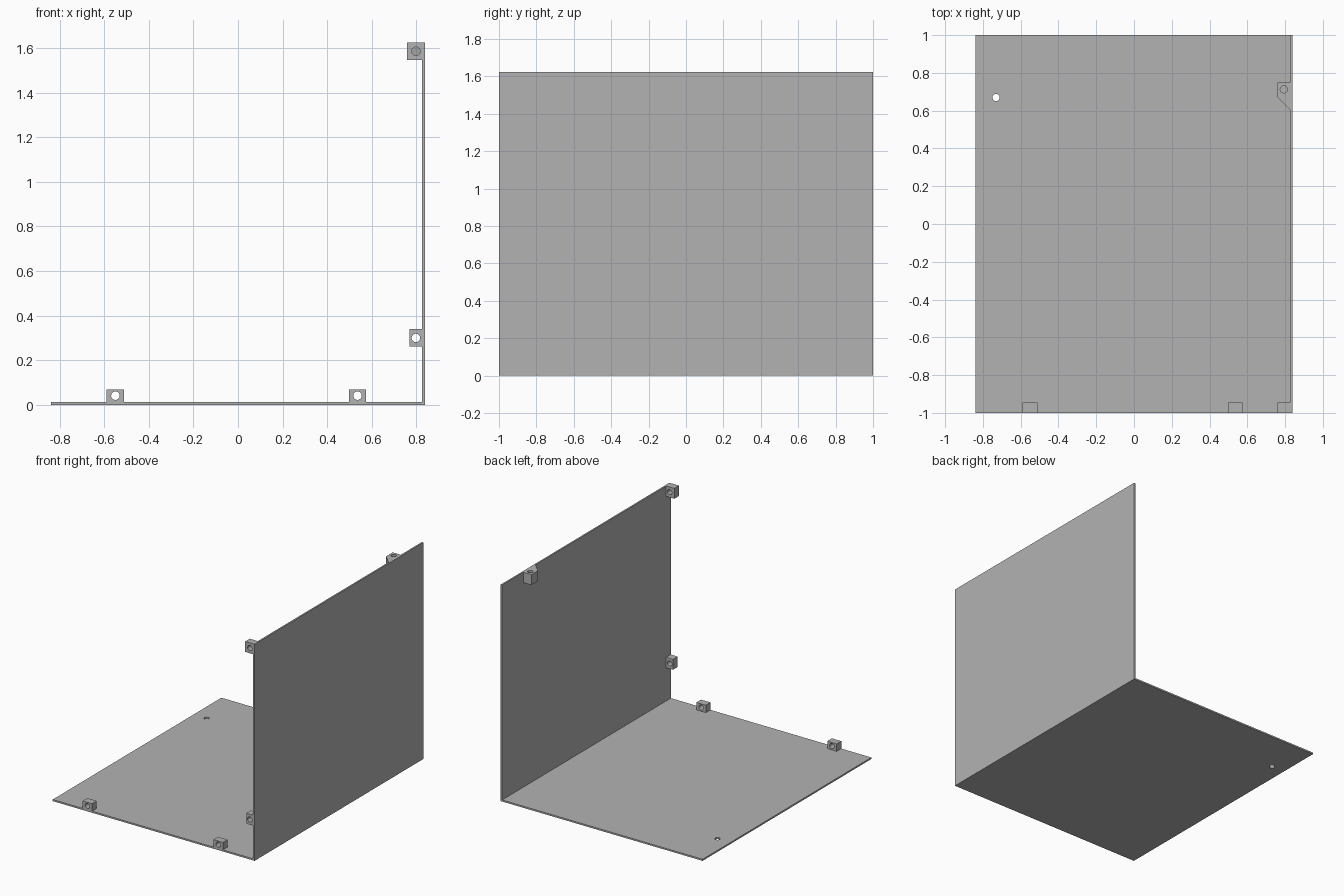
import bpy
import bmesh
from mathutils import Vector

if "Cube" in bpy.data.objects:
    bpy.data.objects.remove(bpy.data.objects["Cube"], do_unlink=True)

GREY = (0.45, 0.45, 0.45, 1)
grey = bpy.data.materials.new("plain grey")
grey.use_nodes = True
grey.diffuse_color = GREY
grey.node_tree.nodes["Principled BSDF"].inputs["Base Color"].default_value = GREY

HALF_X, HEIGHT, SHEET = 0.838, 1.625, 0.012
INNER = HALF_X - SHEET
HOLE = 0.019
TAB = 0.078
DEPTH = 0.055


def prism(name, outline, z0, z1):
    """Extrude a plan outline from z0 to z1."""
    bm = bmesh.new()
    face = bm.faces.new([bm.verts.new((x, y, z0)) for x, y in outline])
    grown = bmesh.ops.extrude_face_region(bm, geom=[face])["geom"]
    verts = [v for v in grown if isinstance(v, bmesh.types.BMVert)]
    bmesh.ops.translate(bm, verts=verts, vec=(0, 0, z1 - z0))
    bmesh.ops.recalc_face_normals(bm, faces=bm.faces)
    mesh = bpy.data.meshes.new(name)
    bm.to_mesh(mesh)
    bm.free()
    mesh.materials.append(grey)
    obj = bpy.data.objects.new(name, mesh)
    bpy.context.collection.objects.link(obj)
    return obj


def box(name, x0, x1, y0, y1, z0, z1):
    return prism(name, [(x0, y0), (x1, y0), (x1, y1), (x0, y1)], z0, z1)


def drill(obj, centre, axis):
    """Cut a round hole through obj along axis."""
    bpy.ops.mesh.primitive_cylinder_add(vertices=32, radius=HOLE, depth=0.3, location=centre)
    cutter = bpy.context.object
    cutter.rotation_euler = Vector(axis).to_track_quat("Z", "Y").to_euler()
    cutter.data.materials.append(grey)
    mod = obj.modifiers.new("hole", "BOOLEAN")
    mod.operation = "DIFFERENCE"
    mod.solver = "EXACT"
    mod.object = cutter
    bpy.ops.object.select_all(action="DESELECT")
    bpy.context.view_layer.objects.active = obj
    obj.select_set(True)
    bpy.ops.object.modifier_apply(modifier=mod.name)
    bpy.data.objects.remove(cutter, do_unlink=True)
    bpy.ops.object.shade_smooth_by_angle()


# Two thin sheets meeting along the left lower edge
floor = box("floor_panel", -HALF_X, INNER, -1, 1, 0, SHEET)
drill(floor, (-0.73, 0.67, 0), (0, 0, 1))
box("side_panel", INNER, HALF_X, -1, 1, 0, HEIGHT)

# Screw tabs along the front edge of the floor
for name, x in (("floor_tab_right", -0.55), ("floor_tab_left", 0.536)):
    tab = box(name, x - TAB / 2, x + TAB / 2, -1, -1 + DEPTH, SHEET, 0.068)
    drill(tab, (x, -1, 0.041), (0, 1, 0))

# Screw tabs along the front edge of the side panel
for name, x0, z in (("side_tab_lower", 0.77, 0.3), ("side_tab_upper", 0.759, HEIGHT - TAB / 2)):
    tab = box(name, x0, INNER, -1, -1 + DEPTH, z - TAB / 2, z + TAB / 2)
    drill(tab, (0.798, -1, z), (0, 1, 0))

# Tab under the top edge, tapering into the side panel toward the front
top_tab = prism("top_edge_tab",
                [(INNER, 0.75), (0.759, 0.75), (0.759, 0.672), (INNER, 0.605)],
                HEIGHT - TAB, HEIGHT)
drill(top_tab, (0.793, 0.713, HEIGHT), (0, 0, 1))
